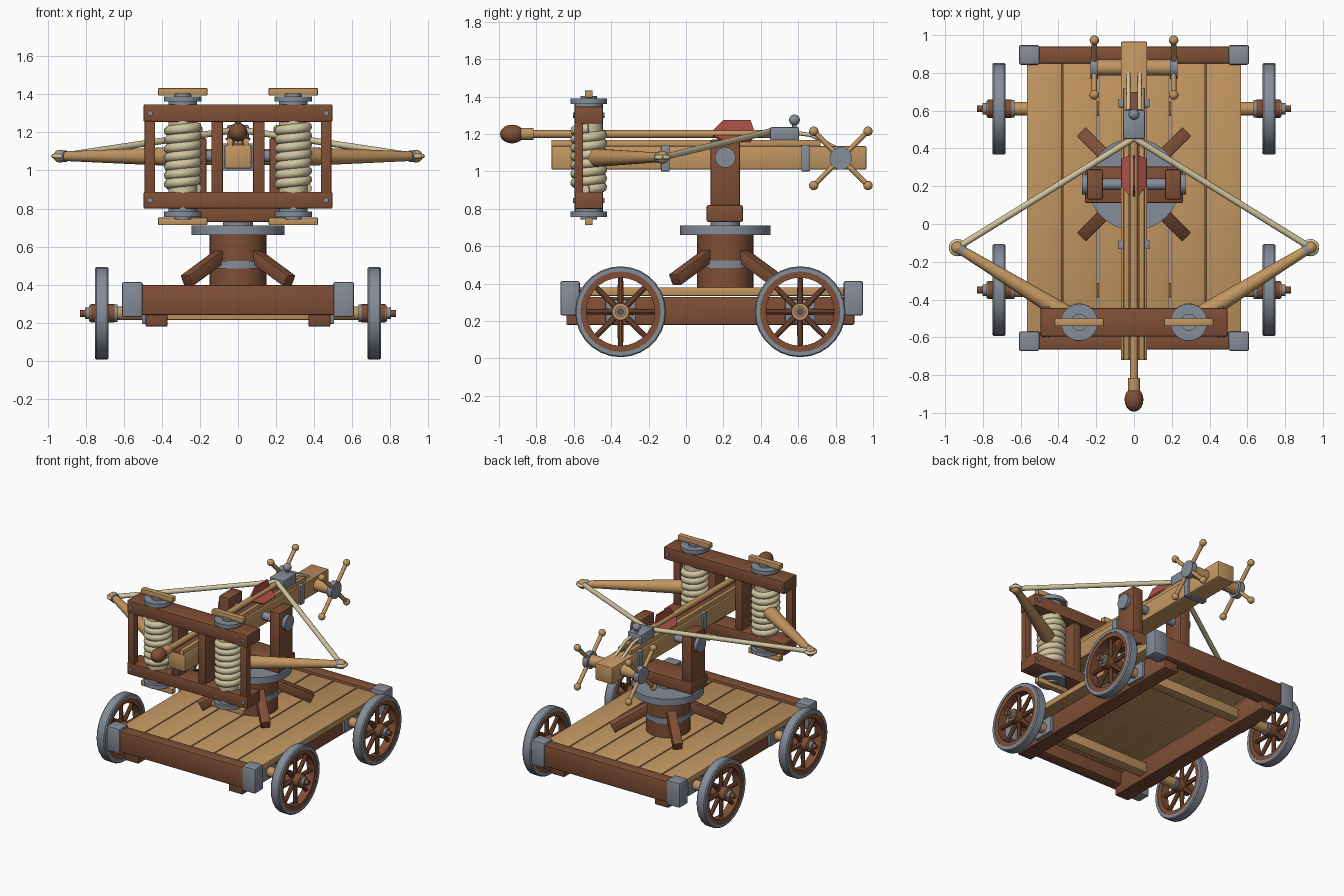
import bpy, bmesh, math
from mathutils import Vector, Matrix

if "Cube" in bpy.data.objects:
    bpy.data.objects.remove(bpy.data.objects["Cube"])


def material(name, rgb):
    lin = [((c / 255 + 0.055) / 1.055) ** 2.4 for c in rgb]
    m = bpy.data.materials.new(name)
    m.diffuse_color = (*lin, 1)
    m.use_nodes = True
    m.node_tree.nodes["Principled BSDF"].inputs["Base Color"].default_value = m.diffuse_color
    return m


DARK = material("dark_wood", (128, 79, 54))
LIGHT = material("light_wood", (194, 150, 97))
IRON = material("iron", (134, 141, 153))
ROPE = material("rope", (210, 198, 160))
RED = material("red_feather", (178, 82, 74))


def finish(name, bm, mat, bevel=0.0):
    if bevel:
        bmesh.ops.bevel(bm, geom=bm.edges[:], offset=bevel, segments=2, affect='EDGES', profile=0.5)
    bmesh.ops.recalc_face_normals(bm, faces=bm.faces[:])
    me = bpy.data.meshes.new(name)
    bm.to_mesh(me)
    bm.free()
    me.materials.append(mat)
    me.shade_smooth()
    me.set_sharp_from_angle(angle=math.radians(35))
    ob = bpy.data.objects.new(name, me)
    bpy.context.collection.objects.link(ob)
    return ob


def box(name, x, y, z, mat, bevel=0.006):
    bm = bmesh.new()
    bmesh.ops.create_cube(bm, size=1)
    for v in bm.verts:
        v.co = [a[0] + (c + 0.5) * (a[1] - a[0]) for a, c in zip((x, y, z), v.co)]
    return finish(name, bm, mat, bevel)


def rod(name, p, q, r, mat, r2=None, sides=24):
    p, q = Vector(p), Vector(q)
    bm = bmesh.new()
    rot = (q - p).to_track_quat('Z', 'Y').to_matrix().to_4x4()
    bmesh.ops.create_cone(bm, cap_ends=True, segments=sides, radius1=r, radius2=r if r2 is None else r2,
                          depth=(q - p).length, matrix=Matrix.Translation((p + q) / 2) @ rot)
    return finish(name, bm, mat)


def beam(name, p, q, w, mat):
    p, q = Vector(p), Vector(q)
    bm = bmesh.new()
    rot = (q - p).to_track_quat('Z', 'Y').to_matrix().to_4x4()
    bmesh.ops.create_cube(bm, size=1, matrix=Matrix.Translation((p + q) / 2) @ rot
                          @ Matrix.Diagonal((w, w, (q - p).length, 1)))
    return finish(name, bm, mat, 0.005)


def ball(name, c, r, mat, scale=(1, 1, 1)):
    bm = bmesh.new()
    bmesh.ops.create_uvsphere(bm, u_segments=20, v_segments=12, radius=r,
                              matrix=Matrix.Translation(c) @ Matrix.Diagonal((*scale, 1)))
    return finish(name, bm, mat)


def ring(name, c, r_in, r_out, half, mat, n=28):
    # rectangular-section ring around the x axis
    bm = bmesh.new()
    prof = [(r_in, -half), (r_out - 0.006, -half), (r_out, -half + 0.008),
            (r_out, half - 0.008), (r_out - 0.006, half), (r_in, half)]
    rows = [[bm.verts.new((c[0] + x, c[1] + r * math.cos(t), c[2] + r * math.sin(t))) for r, x in prof]
            for t in (2 * math.pi * i / n for i in range(n))]
    for i in range(n):
        a, b = rows[i], rows[(i + 1) % n]
        for j in range(6):
            bm.faces.new((a[j], a[j - 1], b[j - 1], b[j]))
    return finish(name, bm, mat)


def tube(name, pts, r, mat):
    cu = bpy.data.curves.new(name, 'CURVE')
    cu.dimensions = '3D'
    cu.bevel_depth, cu.bevel_resolution, cu.use_fill_caps = r, 2, True
    sp = cu.splines.new('POLY')
    sp.points.add(len(pts) - 1)
    for a, b in zip(sp.points, pts):
        a.co = (*b, 1)
    cu.materials.append(mat)
    ob = bpy.data.objects.new(name, cu)
    bpy.context.collection.objects.link(ob)


# Cart: planks, end beams with iron caps, side rails
for i in range(6):
    x = -0.57 + i * 0.19
    box(f"deck_plank_{i}", (x + 0.003, x + 0.187), (-0.6, 0.87), (0.335, 0.38), LIGHT)
for end, y in (("front", -0.62), ("back", 0.895)):
    box(f"{end}_beam", (-0.55, 0.55), (y - 0.045, y + 0.045), (0.24, 0.4), DARK, 0.012)
    for s in (-1, 1):
        box(f"{end}_beam_cap", sorted((s * 0.5, s * 0.61)), (y - 0.052, y + 0.052), (0.23, 0.415), IRON, 0.012)
for s in (-1, 1):
    box("side_rail", sorted((s * 0.37, s * 0.485)), (-0.64, 0.9), (0.18, 0.33), DARK, 0.008)

# Axles and spoked wheels
for y in (-0.35, 0.61):
    c = Vector((0, y, 0.25))
    box("axle_beam", (-0.5, 0.5), (y - 0.038, y + 0.038), (0.215, 0.29), LIGHT)
    for s in (-1, 1):
        at = lambda x: (s * x, y, 0.25)
        box("axle_bracket", sorted((s * 0.483, s * 0.505)), (y - 0.08, y + 0.08), (0.195, 0.315), IRON, 0.004)
        rod("axle_arm", at(0.48), at(0.66), 0.036, LIGHT)
        rod("axle_tip", at(0.7), at(0.83), 0.018, DARK)
        rod("inner_washer", at(0.632), at(0.648), 0.046, IRON)
        rod("wheel_hub", at(0.648), at(0.775), 0.048, DARK)
        rod("hub_face", at(0.77), at(0.782), 0.042, LIGHT)
        rod("outer_washer", at(0.782), at(0.802), 0.03, IRON)
        ring("wheel_tire", at(0.715), 0.215, 0.243, 0.035, IRON)
        ring("wheel_rim", at(0.715), 0.182, 0.222, 0.031, DARK)
        for k in range(8):
            d = Vector((0, math.cos(k * math.pi / 4), math.sin(k * math.pi / 4)))
            rod("wheel_spoke", Vector(at(0.715)) + d * 0.03, Vector(at(0.715)) + d * 0.19, 0.017, DARK, 0.014, 10)

# Turret pedestal with diagonal struts and turntable
P = 0.21
rod("pedestal", (0, P, 0.37), (0, P, 0.67), 0.15, DARK, sides=32)
rod("pedestal_band", (0, P, 0.485), (0, P, 0.525), 0.157, IRON, sides=32)
rod("turntable", (0, P, 0.66), (0, P, 0.71), 0.243, IRON, sides=40)
rod("turntable_spacer", (0, P, 0.7), (0, P, 0.74), 0.08, IRON)
for sx in (-1, 1):
    for sy in (-1, 1):
        beam("pedestal_strut", (sx * 0.27, P + sy * 0.27, 0.42), (sx * 0.08, P + sy * 0.08, 0.56), 0.065, DARK)

# Yoke and pivot
box("yoke_base", (-0.26, 0.26), (0.11, 0.305), (0.73, 0.82), DARK, 0.01)
for s in (-1, 1):
    box("yoke_post", sorted((s * 0.165, s * 0.25)), (0.13, 0.29), (0.81, 1.17), DARK, 0.01)
    rod("pivot_cap", (s * 0.245, P, 1.075), (s * 0.275, P, 1.075), 0.055, IRON)
rod("pivot_pin", (-0.25, P, 1.075), (0.25, P, 1.075), 0.03, IRON)

# Stock with guide rails and straps
box("stock", (-0.07, 0.07), (-0.72, 0.965), (1.01, 1.135), LIGHT, 0.008)
box("bolt_groove", (-0.028, 0.028), (-0.72, 0.7), (1.13, 1.148), DARK, 0.002)
for s in (-1, 1):
    box("guide_rail", sorted((s * 0.026, s * 0.055)), (-0.72, 0.72), (1.13, 1.168), LIGHT, 0.004)
for y in (-0.11, 0.64):
    box("stock_strap", (-0.083, 0.083), (y - 0.023, y + 0.023), (1.0, 1.142), IRON, 0.004)

# Torsion frame, rivets
F = -0.52
for name, z in (("upper", (1.255, 1.347)), ("lower", (0.8, 0.888))):
    box(f"{name}_frame_beam", (-0.495, 0.495), (F - 0.075, F + 0.075), z, DARK)
    for s in (-1, 1):
        zc = sum(z) / 2
        rod("frame_rivet", (s * 0.462, F - 0.083, zc), (s * 0.462, F + 0.083, zc), 0.014, IRON, sides=12)

for s in (-1, 1):
    X = s * 0.29
    box("outer_frame_post", sorted((s * 0.435, s * 0.49)), (-0.597, -0.55), (0.88, 1.26), DARK)
    box("inner_frame_post", sorted((s * 0.08, s * 0.14)), (F - 0.06, F + 0.06), (0.88, 1.26), DARK)
    # rope springs with washers and tension bars, top and bottom
    rod("spring_core", (X, F, 0.8), (X, F, 1.34), 0.075, ROPE)
    n = 7 * 18
    tube("spring_coil", [(X + 0.073 * math.cos(i * math.pi / 9), F + 0.073 * math.sin(i * math.pi / 9),
                          0.905 + 0.325 * i / n) for i in range(n + 1)], 0.027, ROPE)
    for d in (-1, 1):
        h = lambda v: 1.073 + d * v
        rod("washer_base", (X, F, h(0.27)), (X, F, h(0.292)), 0.075, IRON)
        rod("washer", (X, F, h(0.288)), (X, F, h(0.316)), 0.098, IRON, sides=32)
        rod("washer_neck", (X, F, h(0.31)), (X, F, h(0.33)), 0.045, IRON)
        box("tension_bar", (X - 0.13, X + 0.13), (F - 0.021, F + 0.021), sorted((h(0.32), h(0.36))), LIGHT)
    # throwing arm, tip and bowstring
    tip = Vector((s * 0.935, -0.125, 1.075))
    root = Vector((X, F, 1.073))
    rod("throwing_arm", root, tip, 0.052, LIGHT, 0.024)
    ball("arm_tip", tip, 0.034, LIGHT)
    rod("tip_collar", tip - (tip - root) * 0.05, tip + (tip - root) * 0.01, 0.031, IRON)
    ring_pts = [tip + Vector((0.034 * math.cos(a * math.pi / 8), 0.034 * math.sin(a * math.pi / 8), 0))
                for a in range(17)]
    tube("string_loop", ring_pts, 0.012, ROPE)
    rod("tip_pin", tip - Vector((0, 0, 0.03)), tip + Vector((0, 0, 0.03)), 0.016, IRON)
    rod("bowstring", tip, (0, 0.455, 1.215), 0.017, ROPE, sides=12)

# Bolt: shaft, head and three feathers
rod("bolt_shaft", (0, -0.86, 1.2), (0, 0.46, 1.2), 0.021, LIGHT, sides=16)
rod("bolt_collar", (0, -0.885, 1.2), (0, -0.815, 1.2), 0.033, LIGHT)
ball("bolt_head", (0, -0.93, 1.2), 0.05, DARK, (1, 1.28, 1))
for k in range(3):
    a = math.radians(90 + 120 * k)
    d, t = Vector((math.cos(a), 0, math.sin(a))), Vector((-math.sin(a), 0, math.cos(a))) * 0.005
    bm = bmesh.new()
    sides = [[bm.verts.new(d * r + Vector((0, y, 1.2)) + t * e)
              for y, r in ((0.14, 0.015), (0.2, 0.075), (0.345, 0.075), (0.365, 0.015))] for e in (-1, 1)]
    bm.faces.new(sides[0])
    bm.faces.new(sides[1][::-1])
    for j in range(4):
        bm.faces.new((sides[0][j], sides[0][j - 1], sides[1][j - 1], sides[1][j]))
    finish("bolt_feather", bm, RED)

# Trigger block and pull ropes
box("trigger_block", (-0.058, 0.058), (0.45, 0.605), (1.165, 1.238), IRON, 0.01)
rod("trigger_stem", (0, 0.58, 1.23), (0, 0.58, 1.27), 0.012, IRON, sides=12)
ball("trigger_knob", (0, 0.58, 1.275), 0.029, IRON)
for s in (-1, 1):
    tube("pull_rope", [(s * 0.03, 0.59, 1.205), (s * 0.03, 0.67, 1.195), (s * 0.03, 0.81, 1.12)], 0.011, ROPE)

# Winch drum with four-handled wheels
W = Vector((0, 0.828, 1.07))
rod("winch_drum", W - Vector((0.2, 0, 0)), W + Vector((0.2, 0, 0)), 0.042, LIGHT)
for s in (-1, 1):
    c = W + Vector((s * 0.21, 0, 0))
    rod("winch_hub", c - Vector((0.02, 0, 0)), c + Vector((0.02, 0, 0)), 0.06, IRON)
    for k in range(4):
        a = math.pi / 4 + k * math.pi / 2
        d = Vector((0, math.cos(a), math.sin(a)))
        rod("winch_handle", c, c + d * 0.205, 0.014, LIGHT, sides=12)
        ball("winch_knob", c + d * 0.205, 0.025, LIGHT)
